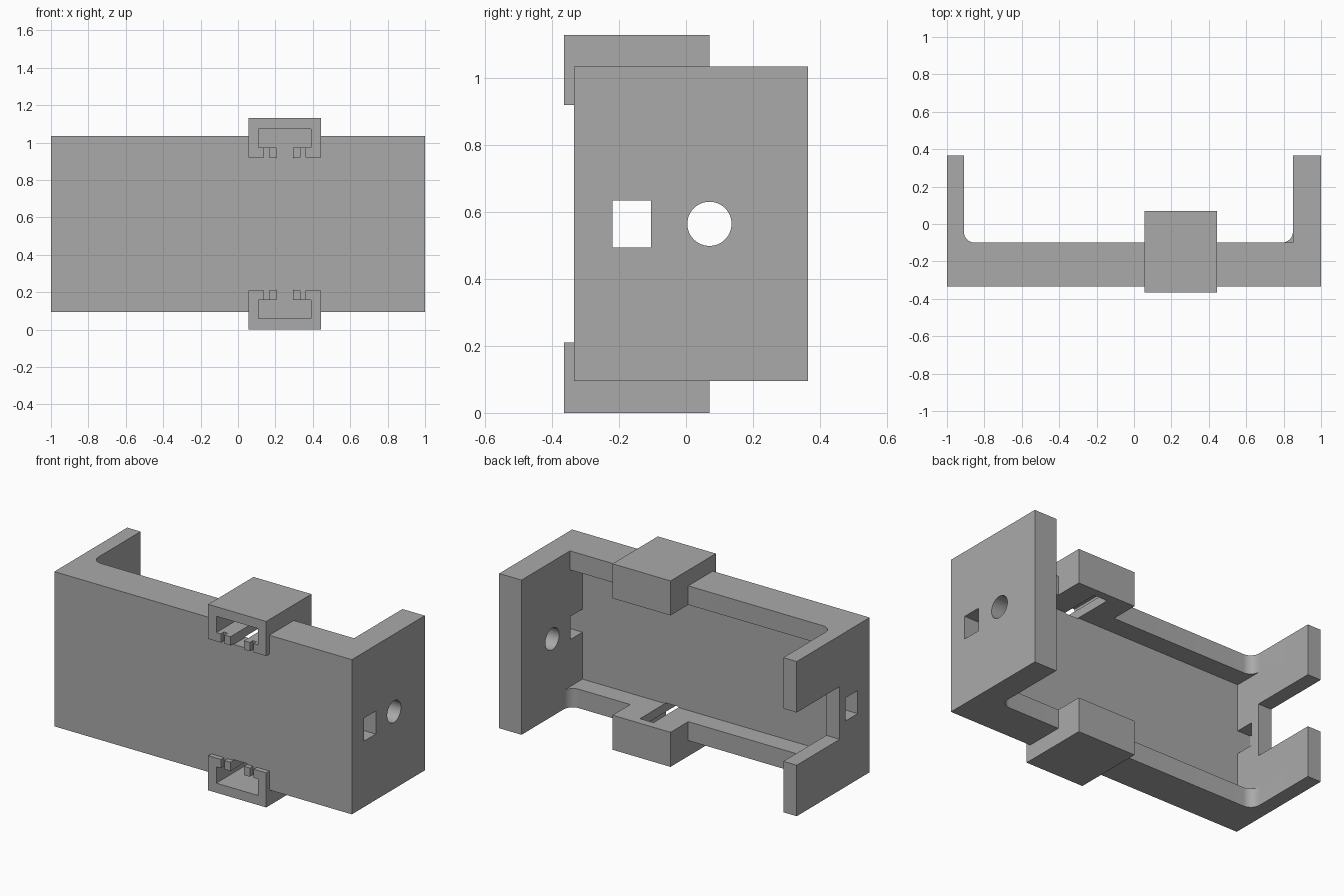
import bpy, bmesh, math
from mathutils import Matrix

if "Cube" in bpy.data.objects:
    bpy.data.objects.remove(bpy.data.objects["Cube"], do_unlink=True)

MID = 0.565                       # height of the mirror plane
LOW, HIGH = 0.095, 1.035          # bracket bottom and top
RADIUS = 0.06

grey = bpy.data.materials.new("plain_grey")
grey.use_nodes = True
colour = (0.4, 0.4, 0.4, 1)
grey.diffuse_color = colour
grey.node_tree.nodes["Principled BSDF"].inputs["Base Color"].default_value = colour


def finish(name, bm):
    bmesh.ops.recalc_face_normals(bm, faces=bm.faces)
    mesh = bpy.data.meshes.new(name)
    bm.to_mesh(mesh)
    bm.free()
    mesh.materials.append(grey)
    obj = bpy.data.objects.new(name, mesh)
    bpy.context.collection.objects.link(obj)
    return obj


def box(name, xs, ys, zs):
    bm = bmesh.new()
    bmesh.ops.create_cube(bm, size=1)
    for v in bm.verts:
        v.co = [r[0] if c < 0 else r[1] for c, r in zip(v.co, (xs, ys, zs))]
    return finish(name, bm)


def cylinder_x(name, x, y, z, radius):
    bm = bmesh.new()
    bmesh.ops.create_cone(bm, cap_ends=True, segments=48, radius1=radius,
                          radius2=radius, depth=0.4)
    bm.transform(Matrix.Translation((x, y, z)) @ Matrix.Rotation(math.pi / 2, 4, 'Y'))
    return finish(name, bm)


def combine(target, tool, operation):
    mod = target.modifiers.new("combine", 'BOOLEAN')
    mod.operation, mod.solver, mod.object = operation, 'EXACT', tool
    deps = bpy.context.evaluated_depsgraph_get()
    deps.update()
    mesh = bpy.data.meshes.new_from_object(target.evaluated_get(deps))
    target.modifiers.clear()
    target.data = mesh
    bpy.data.objects.remove(tool, do_unlink=True)


def cut(target, *args):
    combine(target, box("cutter", *args), 'DIFFERENCE')


def arc(cx, cy, start, end, steps=10):
    angles = [math.radians(start + (end - start) * i / steps) for i in range(steps + 1)]
    return [(cx + RADIUS * math.cos(a), cy + RADIUS * math.sin(a)) for a in angles]


# U-shaped bracket with rounded inner corners
inner_l, inner_r, back = -0.91, 0.85, -0.1
outline = [(-1, -0.335), (1, -0.335), (1, 0.365), (inner_r, 0.365)]
outline += arc(inner_r - RADIUS, back + RADIUS, 0, -90)
outline += arc(inner_l + RADIUS, back + RADIUS, 270, 180)
outline += [(inner_l, 0.365), (-1, 0.365)]
bm = bmesh.new()
base = bm.faces.new([bm.verts.new((x, y, LOW)) for x, y in outline])
top = bmesh.ops.extrude_face_region(bm, geom=[base])["geom"]
bmesh.ops.translate(bm, vec=(0, 0, HIGH - LOW),
                    verts=[g for g in top if isinstance(g, bmesh.types.BMVert)])
bracket = finish("bracket", bm)

# Recessed back and the square upper corner
cut(bracket, (inner_l, inner_r), (-0.22, 0), (0.21, 0.92))
cut(bracket, (0.75, inner_r), (back, 0), (0.9, 1.2))

# Side walls: square windows, open notch and round holes
for side in (-1, 1):
    cut(bracket, (side - 0.2, side + 0.2), (-0.22, -0.105), (0.495, 0.635))
cut(bracket, (-1.2, -0.8), (-0.047, 0.5), (0.405, 0.725))
combine(bracket, cylinder_x("hole", 1, 0.07, MID, 0.066), 'DIFFERENCE')
for offset in (-0.265, 0.265):
    combine(bracket, cylinder_x("hole", -1, 0.07, MID + offset, 0.05), 'DIFFERENCE')


# Clip housings, mirrored at the top and bottom edges
def heights(low, high, flip):
    return (2 * MID - high, 2 * MID - low) if flip else (low, high)


for flip in (False, True):
    combine(bracket, box("clip", (0.055, 0.445), (-0.365, 0.07),
                         heights(0, 0.21, flip)), 'UNION')
    cut(bracket, (0.11, 0.39), (-0.5, 0.02), heights(0.058, 0.157, flip))
    cut(bracket, (0.205, 0.295), (-0.5, 0.02), heights(0.15, 0.215, flip))
    for x in (0.14, 0.335):
        cut(bracket, (x, x + 0.025), (-0.5, -0.335), heights(0.15, 0.25, flip))

bpy.ops.object.select_all(action='DESELECT')
bracket.select_set(True)
bpy.context.view_layer.objects.active = bracket
bpy.ops.object.shade_smooth_by_angle(angle=math.radians(30))
